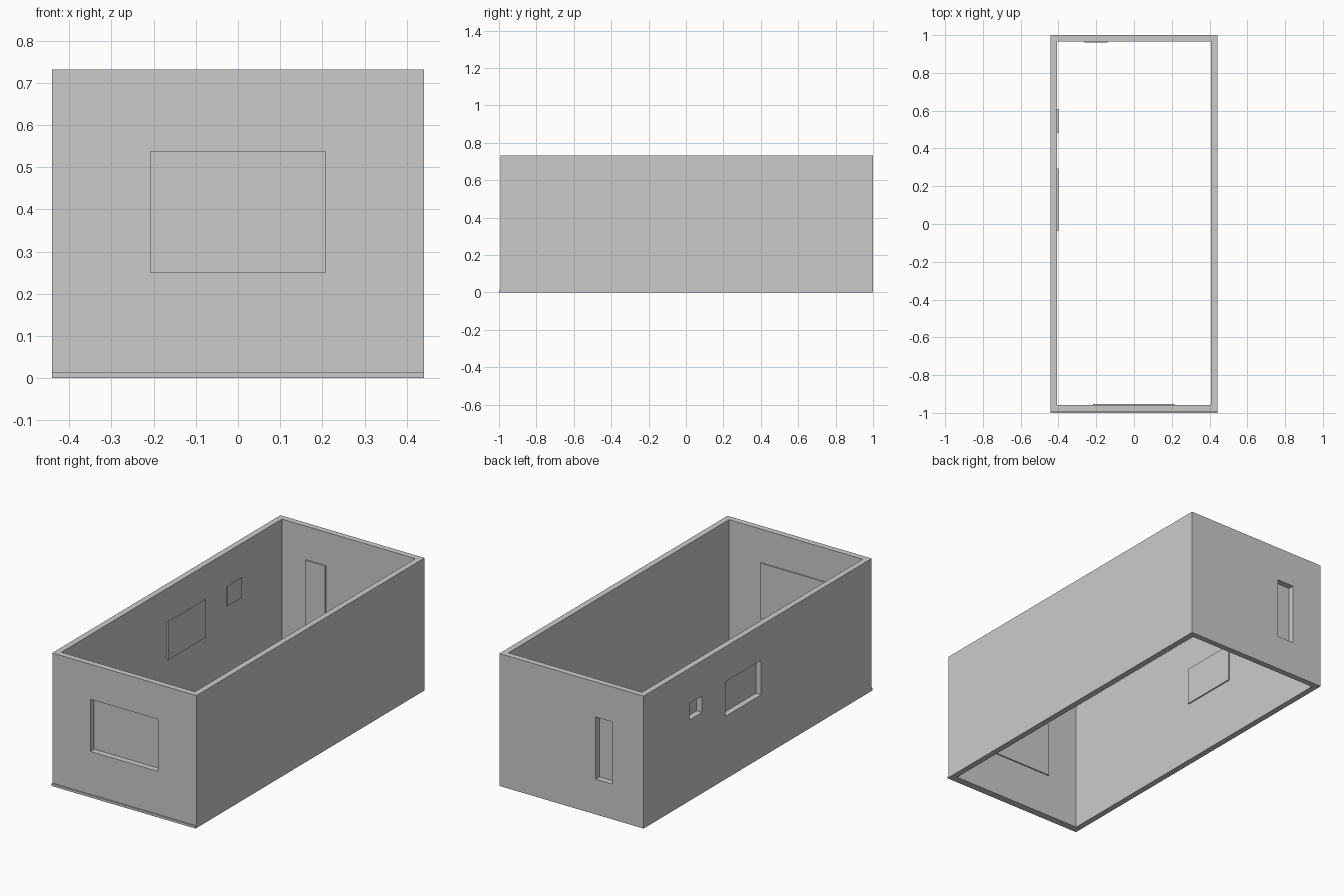
import bpy

if "Cube" in bpy.data.objects:
    bpy.data.objects.remove(bpy.data.objects["Cube"], do_unlink=True)

# One pale grey for everything
grey = bpy.data.materials.new("pale_grey")
grey.use_nodes = True
colour = (0.6, 0.6, 0.6, 1)
grey.diffuse_color = colour
grey.node_tree.nodes["Principled BSDF"].inputs["Base Color"].default_value = colour


def box(name, x, y, z):
    """Box spanning the given (low, high) ranges."""
    spans = (x, y, z)
    bpy.ops.mesh.primitive_cube_add(size=1, location=[(a + b) / 2 for a, b in spans])
    obj = bpy.context.object
    obj.name = name
    obj.scale = [b - a for a, b in spans]
    bpy.ops.object.transform_apply(location=False, rotation=False, scale=True)
    obj.data.materials.append(grey)
    return obj


def cut(target, cutter):
    """Subtract the cutter from the target, then discard it."""
    cutter.hide_render = True
    bpy.context.view_layer.objects.active = target
    mod = target.modifiers.new("opening", "BOOLEAN")
    mod.operation = "DIFFERENCE"
    mod.solver = "EXACT"
    mod.object = cutter
    bpy.ops.object.modifier_apply(modifier=mod.name)
    bpy.data.objects.remove(cutter, do_unlink=True)


def grow(span, amount):
    return (span[0] - amount, span[1] + amount)


W, H = 0.441, 0.732            # half width and height of the shell
FRONT, BACK = -0.992, 1.0      # outer faces of the end walls
T = 0.033                      # wall thickness
PANE, LAP = 0.007, 0.009       # pane thickness and overlap round an opening

# Open shell of four walls, without floor or roof
walls = box("walls", (-W, W), (FRONT, BACK), (0, H))
cut(walls, box("room_cutter", (T - W, W - T), (FRONT + T, BACK - T), (-0.1, H + 0.1)))

# Openings: name, wall, span along the wall, height span
HEAD = 0.538
openings = [
    ("front_window", "front", (-0.208, 0.206), (0.25, HEAD)),
    ("back_window", "back", (-0.252, -0.148), (0.195, HEAD)),
    ("large_side_window", "side", (-0.027, 0.285), (0.347, HEAD)),
    ("small_side_window", "side", (0.49, 0.6), (0.447, HEAD)),
]
# Depth range of each wall and of the pane on its inner face
depths = {
    "front": ((FRONT, FRONT + T), (FRONT + T, FRONT + T + PANE)),
    "back": ((BACK - T, BACK), (BACK - T - PANE, BACK - T)),
    "side": ((-W, T - W), (T - W, T - W + PANE)),
}

# Cut each opening and close it with a pane fixed inside
for name, wall, along, height in openings:
    wall_depth, pane_depth = depths[wall]

    def place(label, depth, span, z):
        x, y = (depth, span) if wall == "side" else (span, depth)
        return box(label, x, y, z)

    cut(walls, place("cutter", grow(wall_depth, 0.01), along, height))
    place(name + "_pane", pane_depth, grow(along, LAP), grow(height, LAP))

# Low sill strip along the foot of the front wall
box("front_sill", (-W, W), (-1, FRONT), (0, 0.013))
